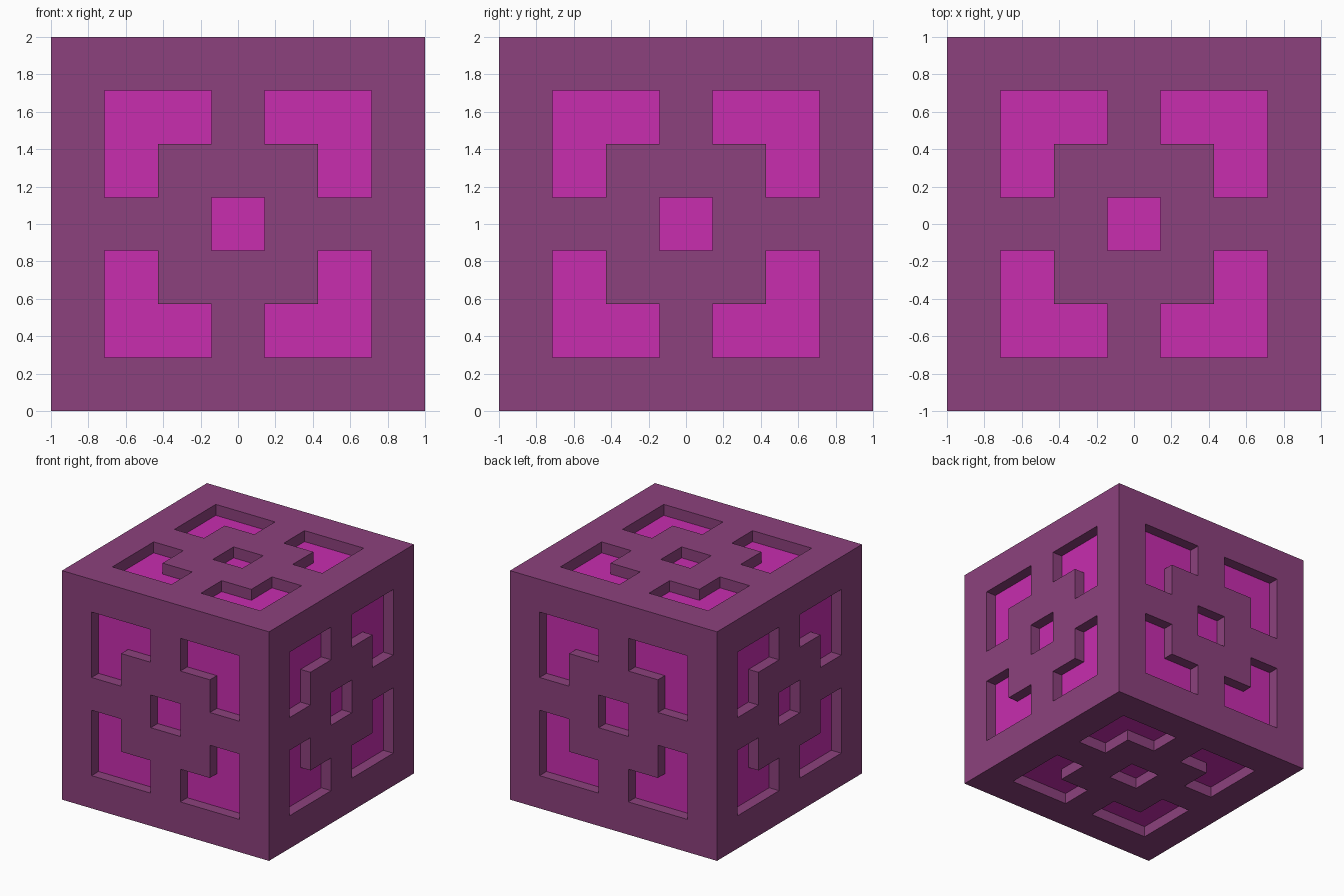
import bpy
import bmesh

if "Cube" in bpy.data.objects:
    bpy.data.objects.remove(bpy.data.objects["Cube"])

CELL = 2 / 7      # each side is a 7 x 7 grid of cells
FLOOR = 0.904     # distance of recess floors from the cube centre


def material(name, color):
    mat = bpy.data.materials.new(name)
    mat.diffuse_color = color
    mat.use_nodes = True
    mat.node_tree.nodes["Principled BSDF"].inputs["Base Color"].default_value = mat.diffuse_color
    return mat


def is_recess(face):
    # Drop the face's own axis, then test the cell position on the side
    c = face.calc_center_median()
    axis = max(range(3), key=lambda i: abs(c[i]))
    cell = sorted(round(abs(c[i]) / CELL) for i in range(3) if i != axis)
    # Centre square, and L shapes: corner cell plus its two neighbours
    return cell in ([0, 0], [2, 2], [1, 2])


# Cube divided into cells
bm = bmesh.new()
bmesh.ops.create_cube(bm, size=2)
bmesh.ops.subdivide_edges(bm, edges=bm.edges[:], cuts=6, use_grid_fill=True)

# Sink the pattern on all six sides
recess = [f for f in bm.faces if is_recess(f)]
new = bmesh.ops.extrude_face_region(bm, geom=recess)["geom"]
for v in new:
    if isinstance(v, bmesh.types.BMVert):
        v.co = [max(-FLOOR, min(FLOOR, x)) for x in v.co]
bmesh.ops.delete(bm, geom=[f for f in recess if f.is_valid], context="FACES")

# Bright recess floors
for f in bm.faces:
    c = f.calc_center_median()
    f.material_index = int(max(abs(x) for x in c) < FLOOR + 0.01)

# Merge the coplanar cells
bmesh.ops.recalc_face_normals(bm, faces=bm.faces[:])
bmesh.ops.dissolve_limit(bm, angle_limit=0.01, verts=bm.verts[:],
                         edges=bm.edges[:], delimit={"MATERIAL"})
bmesh.ops.translate(bm, verts=bm.verts[:], vec=(0, 0, 1))

mesh = bpy.data.meshes.new("patterned_cube")
bm.to_mesh(mesh)
bm.free()
mesh.materials.append(material("dull_purple", (0.262, 0.053, 0.205, 1)))
mesh.materials.append(material("bright_magenta", (0.578, 0.026, 0.429, 1)))
cube = bpy.data.objects.new("patterned_cube", mesh)
bpy.context.collection.objects.link(cube)
